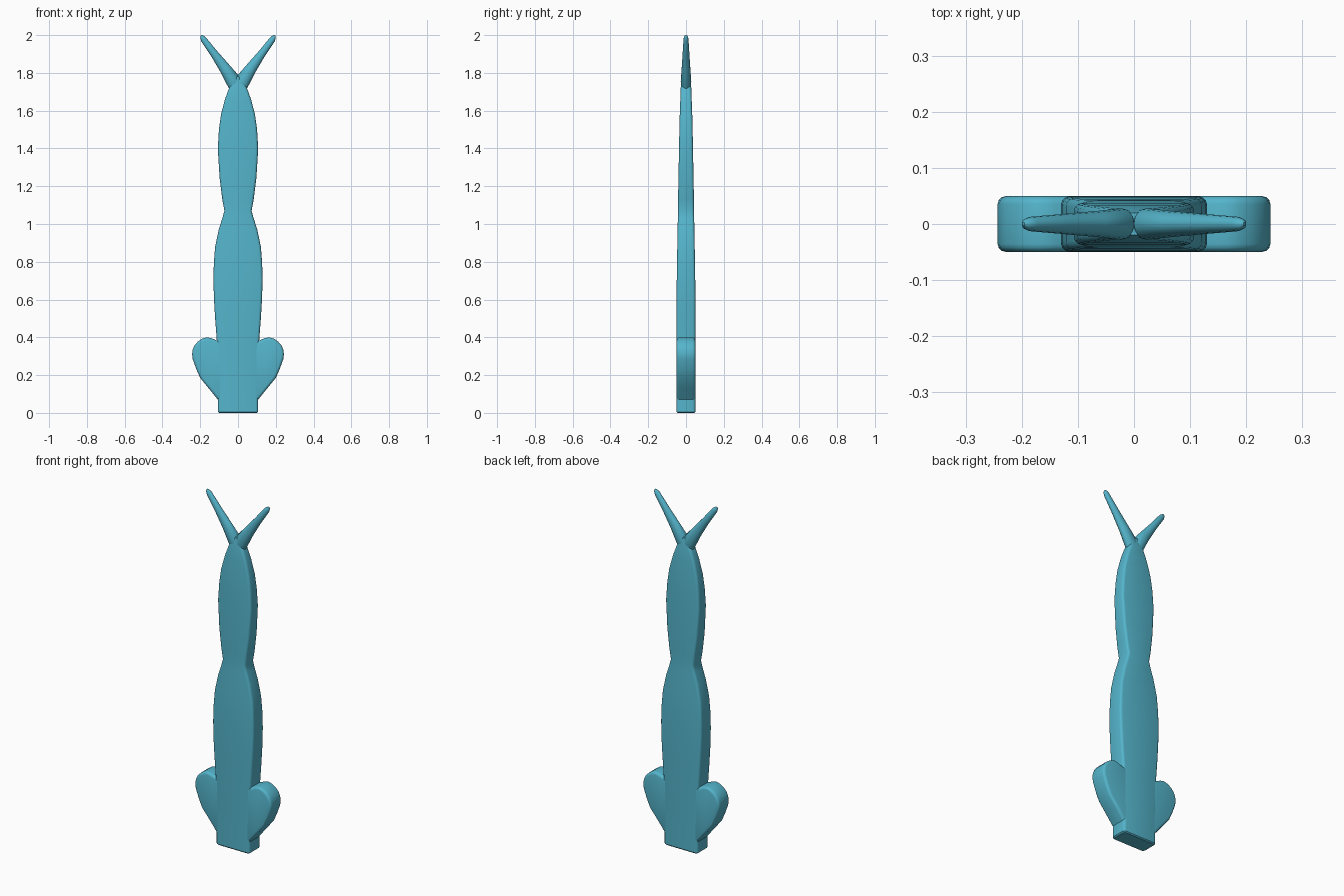
import bpy, bmesh, math
from mathutils import Vector

if "Cube" in bpy.data.objects:
    bpy.data.objects.remove(bpy.data.objects["Cube"])

teal = bpy.data.materials.new("teal")
teal.diffuse_color = (0.09, 0.46, 0.60, 1)
teal.use_nodes = True
teal.node_tree.nodes["Principled BSDF"].inputs["Base Color"].default_value = teal.diffuse_color


def finish(name, bm, angle=35):
    bmesh.ops.recalc_face_normals(bm, faces=bm.faces)
    me = bpy.data.meshes.new(name)
    bm.to_mesh(me)
    bm.free()
    ob = bpy.data.objects.new(name, me)
    bpy.context.collection.objects.link(ob)
    me.materials.append(teal)
    bpy.ops.object.select_all(action='DESELECT')
    bpy.context.view_layer.objects.active = ob
    ob.select_set(True)
    bpy.ops.object.shade_smooth_by_angle(angle=math.radians(angle))
    return ob


def loft(rings):
    bm = bmesh.new()
    loops = [[bm.verts.new(p) for p in r] for r in rings]
    n = len(loops[0])
    for a, b in zip(loops, loops[1:]):
        for i in range(n):
            bm.faces.new((a[i], a[(i + 1) % n], b[(i + 1) % n], b[i]))
    bm.faces.new(loops[0][::-1])
    bm.faces.new(loops[-1])
    return bm


def rounded_section(w, d, z, r):
    pts = []
    for q, (sx, sy) in enumerate(((1, 1), (-1, 1), (-1, -1), (1, -1))):
        for k in range(4):
            a = math.radians(90 * q + 30 * k)
            pts.append((sx * (w - r) + r * math.cos(a),
                        sy * (d - r) + r * math.sin(a), z))
    return pts


# Waisted blade body: (z, half width, half depth)
profile = [(0, .10, .045), (.006, .107, .05), (.07, .107, .05), (.38, .112, .05),
           (.5, .121, .05), (.6, .127, .05), (.7, .13, .049), (.79, .128, .048),
           (.88, .121, .046), (.97, .102, .044), (1.03, .083, .0435), (1.07, .072, .043),
           (1.13, .083, .042), (1.24, .097, .040), (1.4, .107, .037), (1.5, .101, .035),
           (1.58, .09, .033), (1.66, .069, .03), (1.72, .047, .028), (1.78, .012, .02)]
finish("body", loft([rounded_section(w, d, z, min(.014, w * .8)) for z, w, d in profile]))

# Rounded side lobes, mirrored
outline = [(.05, .07), (.107, .07), (.155, .13), (.2, .185), (.22, .23), (.24, .285),
           (.243, .31), (.24, .335), (.23, .358), (.212, .378), (.19, .393), (.165, .4),
           (.14, .395), (.112, .383), (.05, .37)]
bm = bmesh.new()
face = bm.faces.new([bm.verts.new((x, -.0495, z)) for x, z in outline])
ext = bmesh.ops.extrude_face_region(bm, geom=[face])
bmesh.ops.translate(bm, vec=(0, .099, 0),
                    verts=[g for g in ext["geom"] if isinstance(g, bmesh.types.BMVert)])
bmesh.ops.recalc_face_normals(bm, faces=bm.faces)
rim = [e for e in bm.edges if abs(e.verts[0].co.y - e.verts[1].co.y) < 1e-5]
bmesh.ops.bevel(bm, geom=rim, offset=.014, segments=3, profile=.5, affect='EDGES')
lobes = finish("side_lobes", bm)
lobes.modifiers.new("Mirror", 'MIRROR')

# Tapered horns: (outer x, outer z, inner x, inner z, half depth)
stations = [(.047, 1.715, 0, 1.79, .028), (.09, 1.80, .048, 1.845, .023),
            (.14, 1.885, .11, 1.915, .018), (.195, 1.968, .172, 1.99, .013),
            (.2, 1.985, .187, 1.999, .009), (.198, 1.997, .195, 2.0, .003)]
rings = []
for ox, oz, ix, iz, d in stations:
    c = Vector(((ox + ix) / 2, 0, (oz + iz) / 2))
    u = Vector(((ox - ix) / 2, 0, (oz - iz) / 2))
    rings.append([c + u * math.cos(t) + Vector((0, d * math.sin(t), 0))
                  for t in (i * math.tau / 16 for i in range(16))])
# root ring buried in the body
rings.insert(0, [Vector((0, p.y * .8, p.z - .03)) if p.x < .02 else
                 Vector((p.x - .015, p.y * .8, p.z - .02)) for p in rings[0]])
horns = finish("horns", loft(rings), 40)
horns.modifiers.new("Mirror", 'MIRROR')
